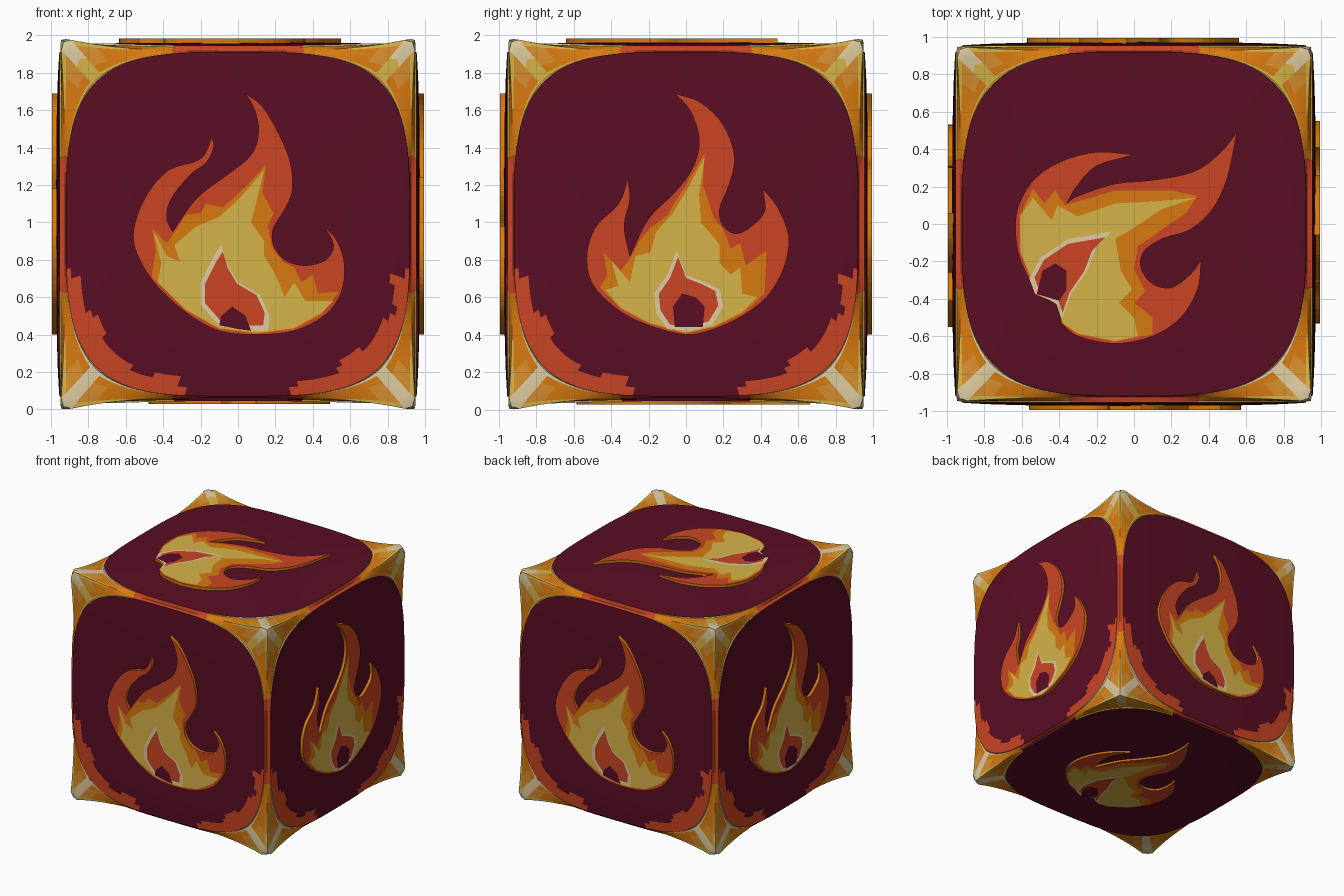
import bpy, bmesh, math
from mathutils import Vector, Matrix

if "Cube" in bpy.data.objects:
    bpy.data.objects.remove(bpy.data.objects["Cube"])

CZ = 0.99           # height of the block centre
HALF, PANEL, POWER = 0.95, 0.92, 3.4


def material(name, rgb):
    m = bpy.data.materials.new(name)
    lin = [((c / 255 + 0.055) / 1.055) ** 2.4 for c in rgb]
    m.diffuse_color = (*lin, 1)
    m.use_nodes = True
    m.node_tree.nodes["Principled BSDF"].inputs["Base Color"].default_value = m.diffuse_color
    return m


MATS = [material(n, c) for n, c in (
    ("maroon", (90, 14, 36)), ("flame red", (203, 69, 36)), ("orange", (216, 122, 16)),
    ("light orange", (216, 142, 46)), ("yellow", (214, 180, 72)), ("cream", (222, 204, 160)))]
MAROON, RED, ORANGE, LIGHT, YELLOW, CREAM = range(6)

X, Y, Z = Vector((1, 0, 0)), Vector((0, 1, 0)), Vector((0, 0, 1))
# name: right, up, normal, panel height, flame height
SIDES = {
    "front": (X, Z, -Y, 0.972, 0.995), "right": (Y, Z, X, 0.972, 0.995),
    "back": (-X, Z, Y, 0.972, 0.995), "left": (-Y, Z, -X, 0.972, 0.995),
    "top": (X, Y, Z, 0.972, 0.992), "bottom": (-X, Y, -Z, 0.945, 0.962)}


def finish(bm, name, smooth=True):
    me = bpy.data.meshes.new(name)
    bm.to_mesh(me)
    bm.free()
    for m in MATS:
        me.materials.append(m)
    ob = bpy.data.objects.new(name, me)
    bpy.context.collection.objects.link(ob)
    if smooth:
        bpy.ops.object.select_all(action='DESELECT')
        ob.select_set(True)
        bpy.context.view_layer.objects.active = ob
        bpy.ops.object.shade_smooth_by_angle(angle=math.radians(30))
    return ob


# ---- block: six rounded panels with gilded corner caps ----
SEG = 32
RINGS = [0.3, 0.6, 0.8, 0.86, 0.89, 0.92, 0.95, 0.975, 1.0, 1.03, 1.1, 1.3, 1.5, 1.7, 1.85, 2.0]


def ring_point(k, s, t, high):
    """Point on quarter k at slope s; t is 0 centre, 1 panel rim, 2 block edge."""
    rim = PANEL / (1 + abs(s) ** POWER) ** (1 / POWER)
    low = min(high, 0.955)
    if t <= 1:
        p = Vector((rim * t, rim * t * s, high + (low - high) * t ** 4))
    else:
        edge = 0.925 + 0.025 * abs(s) ** 3
        start = Vector((rim, rim * s, low - (0.008 if t > 1.01 else 0)))
        p = start.lerp(Vector((edge, HALF * s, edge)), t - 1)
    a = k * math.pi / 2
    c, n = round(math.cos(a)), round(math.sin(a))
    return Vector((c * p.x - n * p.y, n * p.x + c * p.y, p.z))


def ring_colour(side, u, v, s, t):
    d = abs(s)
    if t < 1:
        ang = math.atan2(v, u)
        wobble = 0.025 * math.sin(11 * ang + 1) + 0.015 * math.sin(23 * ang)
        if side in ("top", "bottom") or v > -0.25 or (abs(u) < 0.3 and v < 0):
            return MAROON
        return RED if t > 0.985 - 0.1 * abs(math.sin(2 * ang)) + wobble else MAROON
    if d < 0.4:
        return RED if side != "bottom" else MAROON
    f = t - 1
    if f < 0.1:
        return CREAM if v < 0 and d > 0.55 else YELLOW
    if d > 0.93:
        return CREAM if f > 0.5 or v < 0 else YELLOW
    if f > 0.85:
        return YELLOW if d > 0.6 else ORANGE
    return LIGHT if d > 0.82 and f > 0.3 else ORANGE


bm = bmesh.new()
for side, (r, up, n, high, _) in SIDES.items():
    def place(p):
        w = r * p.x + up * p.y + n * p.z
        w *= min(1, 1.615 / w.length)
        w.z *= 1 + 0.045 * min(1, abs(w.x * w.y) / 0.86) ** 3
        return bm.verts.new(w + Z * CZ)
    spokes = [(k, -1 + 2 * i / SEG) for k in range(4) for i in range(SEG)]
    centre = place(Vector((0, 0, high)))
    prev, prev_t = None, 0
    for t in RINGS:
        ring = [place(ring_point(k, s, t, high)) for k, s in spokes]
        for i, (k, s) in enumerate(spokes):
            j = (i + 1) % len(ring)
            quad = (prev[i], ring[i], ring[j], prev[j]) if prev else (centre, ring[i], ring[j])
            mid_s, mid_t = s + 1 / SEG, (t + prev_t) / 2
            q = ring_point(k, mid_s, mid_t, high)
            bm.faces.new(quad).material_index = ring_colour(side, q.x, q.y, mid_s, mid_t)
        prev, prev_t = ring, t
bmesh.ops.remove_doubles(bm, verts=bm.verts, dist=0.0005)
finish(bm, "block")

# ---- flames: outline strokes run from sharp tip to sharp tip ----
TALL = dict(
    outline=[
        [(-.14, 1.46), (-.17, 1.38), (-.22, 1.33), (-.37, 1.28), (-.48, 1.16), (-.55, 1.0), (-.55, .86),
         (-.45, .68), (-.28, .52), (-.1, .42), (.1, .4), (.3, .42), (.46, .5), (.55, .62), (.57, .77),
         (.53, .9), (.46, .98)],
        [(.46, .98), (.51, .88), (.47, .8), (.36, .77), (.25, .8), (.19, .88), (.19, .97), (.25, 1.07),
         (.29, 1.17), (.28, 1.32), (.22, 1.47), (.13, 1.62), (.04, 1.69)],
        [(.04, 1.69), (.09, 1.6), (.11, 1.48), (.07, 1.36), (-.05, 1.26), (-.22, 1.13), (-.35, .95)],
        [(-.35, .95), (-.38, 1.02), (-.36, 1.12), (-.26, 1.25), (-.17, 1.32), (-.13, 1.4), (-.14, 1.46)]],
    orange=[(.1, .405), (-.1, .43), (-.28, .53), (-.46, .71), (-.44, .85), (-.46, .97), (-.38, .89), (-.33, .96),
            (-.28, 1.04), (-.2, 1.05), (-.17, 1.1), (-.08, 1.08), (.05, 1.2), (.15, 1.31), (.13, 1.16),
            (.19, 1.05), (.16, .98), (.18, .87), (.24, .79), (.3, .76), (.34, .68), (.4, .72), (.43, .62),
            (.54, .63), (.45, .51), (.3, .43)],
    yellow=[(.1, .41), (-.1, .435), (-.28, .535), (-.43, .68), (-.41, .78), (-.45, .95), (-.38, .82), (-.31, .79),
            (-.34, .88), (-.22, .98), (-.1, 1.03), (0, 1.12), (.14, 1.28), (.1, 1.12), (.07, 1.0),
            (.14, .9), (.14, .82), (.2, .72), (.25, .6), (.3, .68), (.36, .58), (.51, .58), (.45, .52), (.3, .435)],
    cream=[(-.1, .445), (-.2, .56), (-.2, .68), (-.13, .82), (-.09, .88), (-.06, .78), (0, .68), (.12, .61),
           (.17, .5), (.16, .42), (.05, .42)],
    hole=[(-.1, .45), (-.09, .5), (-.03, .55), (.04, .5), (.07, .42), (0, .43)])

SLIM = dict(
    outline=[
        [(-.31, 1.24), (-.36, 1.1), (-.48, .98), (-.53, .83), (-.5, .67), (-.36, .53), (-.2, .45), (0, .4),
         (.15, .43), (.3, .5), (.43, .6), (.52, .75), (.55, .92), (.49, 1.08), (.41, 1.18)],
        [(.41, 1.18), (.42, 1.06), (.35, .98), (.27, .94), (.2, .98), (.18, 1.07), (.23, 1.2), (.26, 1.35),
         (.2, 1.52), (.08, 1.64), (-.06, 1.69)],
        [(-.06, 1.69), (.02, 1.6), (.07, 1.45), (.04, 1.3), (-.06, 1.16), (-.2, 1.02), (-.3, .82)],
        [(-.3, .82), (-.33, .98), (-.3, 1.12), (-.31, 1.24)]],
    orange=[(0, .405), (-.2, .46), (-.35, .54), (-.46, .65), (-.42, .72), (-.44, .84), (-.35, .74), (-.29, .82),
            (-.25, .9), (-.2, .96), (-.1, 1.04), (0, 1.2), (.1, 1.37), (.09, 1.2), (.15, 1.02), (.2, .96),
            (.24, .86), (.29, .89), (.32, .77), (.43, .85), (.42, .62), (.3, .51), (.15, .44)],
    yellow=[(0, .41), (-.2, .465), (-.35, .545), (-.43, .64), (-.36, .66), (-.4, .8), (-.3, .68), (-.27, .82),
            (-.19, .84), (-.16, .95), (-.07, 1.05), (.02, 1.2), (.1, 1.35), (.07, 1.15), (.08, 1.0), (.18, .88),
            (.18, .78), (.24, .72), (.29, .76), (.3, .62), (.38, .6), (.3, .52), (.15, .445)],
    cream=[(-.1, .43), (-.16, .52), (-.17, .62), (-.1, .72), (-.05, .85), (0, .72), (.1, .68), (.18, .64),
           (.2, .55), (.14, .45), (.02, .42)],
    hole=[(-.06, .44), (-.07, .55), (-.02, .62), (.05, .6), (.1, .55), (.09, .44)])

WIDE = dict(
    outline=[
        [(-.53, -.38), (-.45, -.41), (-.4, -.45), (-.39, -.53)],
        [(-.39, -.53), (-.3, -.6), (-.1, -.64), (.1, -.6), (.25, -.5), (.34, -.35), (.36, -.19)],
        [(.36, -.19), (.3, -.27), (.2, -.34), (.1, -.32), (.04, -.24), (.05, -.15), (.15, -.08), (.3, -.03),
         (.42, .08), (.5, .25), (.55, .49)],
        [(.55, .49), (.46, .38), (.32, .28), (.1, .235), (-.1, .215), (-.3, .15), (-.36, .11)],
        [(-.36, .11), (-.3, .21), (-.2, .31), (0, .37)],
        [(0, .37), (-.2, .385), (-.4, .33), (-.55, .22), (-.63, .05), (-.62, -.15), (-.56, -.3), (-.53, -.38)]],
    orange=[(-.385, -.53), (-.3, -.59), (-.1, -.63), (.1, -.59), (.1, -.5), (0, -.42), (.06, -.36), (0, -.24),
            (.02, -.12), (.15, -.03), (.28, .06), (.34, .15), (.2, .18), (-.1, .18), (-.3, .12), (-.37, .1),
            (-.42, .18), (-.48, .11), (-.54, .19), (-.61, .05), (-.61, -.15), (-.55, -.3), (-.52, -.37), (-.42, -.42)],
    yellow=[(-.38, -.53), (-.3, -.585), (-.1, -.625), (.02, -.6), (0, -.5), (-.08, -.42), (-.01, -.35), (-.07, -.25),
            (-.1, -.08), (0, -.02), (.15, .08), (.33, .14), (.1, .12), (-.1, .11), (-.3, .04), (-.41, .1),
            (-.44, .02), (-.54, .14), (-.61, .04), (-.605, -.15), (-.545, -.3), (-.515, -.37), (-.42, -.42)],
    cream=[(-.53, -.37), (-.56, -.29), (-.5, -.18), (-.35, -.08), (-.12, -.04), (-.2, -.12), (-.25, -.25),
           (-.34, -.38), (-.385, -.51), (-.41, -.43)],
    hole=[(-.52, -.375), (-.49, -.25), (-.42, -.21), (-.36, -.25), (-.36, -.35), (-.4, -.41)])


def spline(pts, steps=4):
    """Smooth curve through the points, without the last one."""
    p = [Vector(q) for q in pts]
    p = [2 * p[0] - p[1]] + p + [2 * p[-1] - p[-2]]
    out = []
    for a, b, c, d in zip(p, p[1:], p[2:], p[3:]):
        for i in range(steps):
            t = i / steps
            out.append(0.5 * (2 * b + (c - a) * t + (2 * a - 5 * b + 4 * c - d) * t * t
                              + (3 * b - a - 3 * c + d) * t ** 3))
    return out


def flame(side, art, lift=0.0, turn=0.0, scale=1.0):
    r, up, n, _, high = SIDES[side]
    spin = Matrix.Rotation(turn, 2)
    bm = bmesh.new()

    def loop(pts, h):
        pts = [spin @ (Vector(p) - Vector((0, lift))) * scale for p in pts]
        return [bm.verts.new(r * p.x + up * p.y + n * h + Z * CZ) for p in pts]

    def sheet(vs, mat):
        f = bm.faces.new(vs)
        f.normal_update()
        if f.normal.dot(n) < 0:
            f.normal_flip()
        f.material_index = mat

    # raised body with gilded rim
    edge = [p for stroke in art["outline"] for p in spline(stroke)]
    face_ring, base_ring = loop(edge, high), loop(edge, high - 0.06)
    sheet(face_ring, RED)
    for i in range(len(edge)):
        bm.faces.new((base_ring[i - 1], base_ring[i], face_ring[i], face_ring[i - 1])).material_index = ORANGE
    # thin painted layers, from the outer heat to the core
    cream = [Vector(p) for p in art["cream"]]
    mid = sum(cream, Vector((0, 0))) / len(cream)
    core = [mid + (p - mid) * 0.86 for p in cream]
    layers = ((art["orange"], ORANGE), (art["yellow"], YELLOW), (cream, CREAM), (core, RED), (art["hole"], MAROON))
    for i, (pts, mat) in enumerate(layers):
        sheet(loop(pts, high + 0.001 * (i + 1)), mat)
    finish(bm, side + "_flame", smooth=False)


flame("front", TALL, CZ)
flame("back", TALL, CZ)
flame("right", SLIM, CZ)
flame("left", SLIM, CZ)
flame("top", WIDE)
flame("bottom", WIDE, turn=math.pi / 4, scale=0.9)
